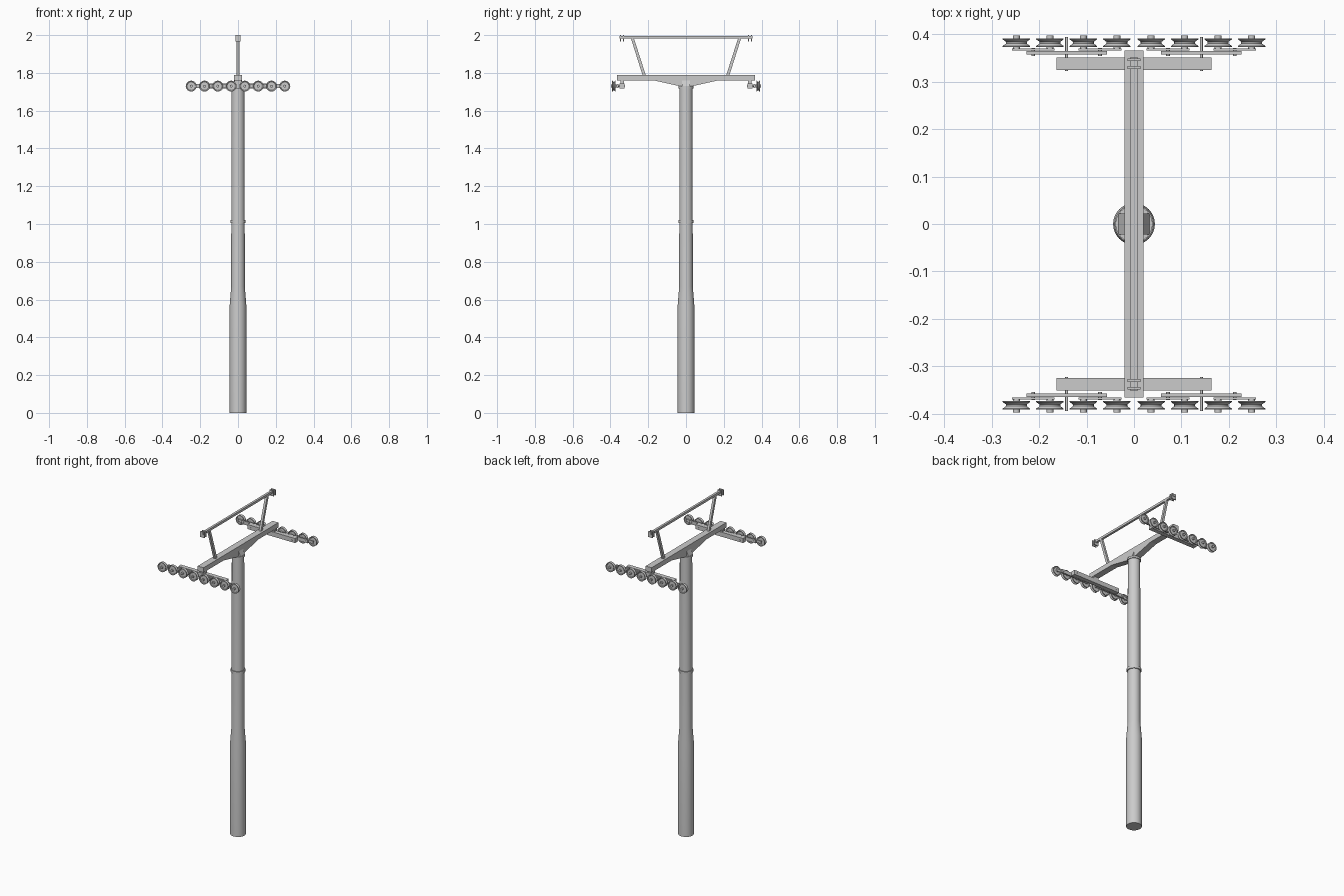
import bpy, bmesh, math
from mathutils import Vector

if "Cube" in bpy.data.objects:
    bpy.data.objects.remove(bpy.data.objects["Cube"])


def make(name, bm, smooth=False):
    bmesh.ops.recalc_face_normals(bm, faces=bm.faces)
    me = bpy.data.meshes.new(name)
    bm.to_mesh(me)
    bm.free()
    ob = bpy.data.objects.new(name, me)
    bpy.context.collection.objects.link(ob)
    if smooth:
        bpy.ops.object.select_all(action='DESELECT')
        ob.select_set(True)
        bpy.context.view_layer.objects.active = ob
        bpy.ops.object.shade_smooth_by_angle(angle=math.radians(35))
    return ob


def box(name, x0, x1, y0, y1, z0, z1):
    bm = bmesh.new()
    bmesh.ops.create_cube(bm, size=1)
    for v in bm.verts:
        v.co = Vector((x1 if v.co.x > 0 else x0, y1 if v.co.y > 0 else y0,
                       z1 if v.co.z > 0 else z0))
    return make(name, bm)


def prism(name, pts, hx):
    """Extrude a (y, z) outline across x."""
    bm = bmesh.new()
    f = bm.faces.new([bm.verts.new((-hx, y, z)) for y, z in pts])
    r = bmesh.ops.extrude_face_region(bm, geom=[f])
    for v in r['geom']:
        if isinstance(v, bmesh.types.BMVert):
            v.co.x = hx
    return make(name, bm)


def lathe(name, prof, n, axis='Z', centre=(0, 0, 0)):
    """Revolve (radius, height) points about an axis, capped at both ends."""
    bm = bmesh.new()
    rings = []
    for r, h in prof:
        ring = []
        for i in range(n):
            a = 2 * math.pi * i / n
            c, s = r * math.cos(a), r * math.sin(a)
            p = (c, s, h) if axis == 'Z' else (c, h, s)
            ring.append(bm.verts.new(Vector(centre) + Vector(p)))
        rings.append(ring)
    for a, b in zip(rings, rings[1:]):
        for i in range(n):
            j = (i + 1) % n
            bm.faces.new((a[i], a[j], b[j], b[i]))
    bm.faces.new(rings[0])
    bm.faces.new(rings[-1])
    return make(name, bm, True)


# Tapered pole with flanges
lathe('pole', [(0.044, 0), (0.044, 0.57), (0.036, 0.67), (0.035, 1.728)], 32)
lathe('middle_flange', [(0.041, 1.004), (0.041, 1.02)], 32)
lathe('top_flange', [(0.039, 1.718), (0.039, 1.73)], 32)

# Cross arm, deeper in the middle, with flared seat
half = [(0.366, 1.79), (0.366, 1.76), (0.17, 1.76), (0.035, 1.73)]
prism('cross_arm', half + [(-y, z) for y, z in reversed(half)], 0.02)
seat = box('arm_seat', -0.033, 0.033, -0.022, 0.022, 1.728, 1.76)
for v in seat.data.vertices:
    if v.co.z > 1.75:
        v.co.x *= 0.6

# Upper work frame
box('frame_top_bar', -0.007, 0.007, -0.352, 0.352, 1.982, 1.996)
for s in (-1, 1):
    prism('frame_post', [(s * y, z) for y, z in
                         ((0.213, 1.788), (0.23, 1.788), (0.292, 1.984), (0.276, 1.984))], 0.007)
    for y in (0.330, 0.346):
        ya, yb = sorted((s * (y - 0.003), s * (y + 0.003)))
        box('frame_end_plate', -0.014, 0.014, ya, yb, 1.965, 2.0)

# Grooved sheave profile (radius, offset along axle)
wheel = [(0.012, -0.006), (0.022, -0.006), (0.024, -0.009), (0.029, -0.009),
         (0.029, -0.007), (0.022, -0.002), (0.022, 0.002), (0.029, 0.007),
         (0.029, 0.009), (0.024, 0.009), (0.022, 0.006), (0.012, 0.006)]

# Sheave trains at both arm ends
Z = 1.73
for s in (-1, 1):
    def sbox(name, x0, x1, y0, y1, z0, z1):
        box(name, x0, x1, *sorted((s * y0, s * y1)), z0, z1)

    def rod(name, x, y0, y1, r):
        lathe(name, [(r, s * y0), (r, s * y1)], 12, 'Y', (x, 0, Z))

    sbox('hanger', -0.018, 0.018, 0.329, 0.347, 1.74, 1.765)
    sbox('main_beam', -0.163, 0.163, 0.325, 0.351, 1.717, 1.745)
    for m in (-1, 1):
        xm = m * 0.142
        sbox('rocker_beam', xm - 0.085, xm + 0.085, 0.357, 0.365, 1.72, 1.742)
        rod('rocker_pivot', xm, 0.322, 0.394, 0.003)
        for p in (-1, 1):
            xp = xm + p * 0.0705
            sbox('wheel_link', xp - 0.045, xp + 0.045, 0.366, 0.370, 1.722, 1.738)
            rod('link_pivot', xp, 0.354, 0.371, 0.004)
            for q in (-1, 1):
                xw = xp + q * 0.0353
                lathe('sheave', wheel, 24, 'Y', (xw, s * 0.382, Z))
                rod('sheave_axle', xw, 0.367, 0.397, 0.0075)
